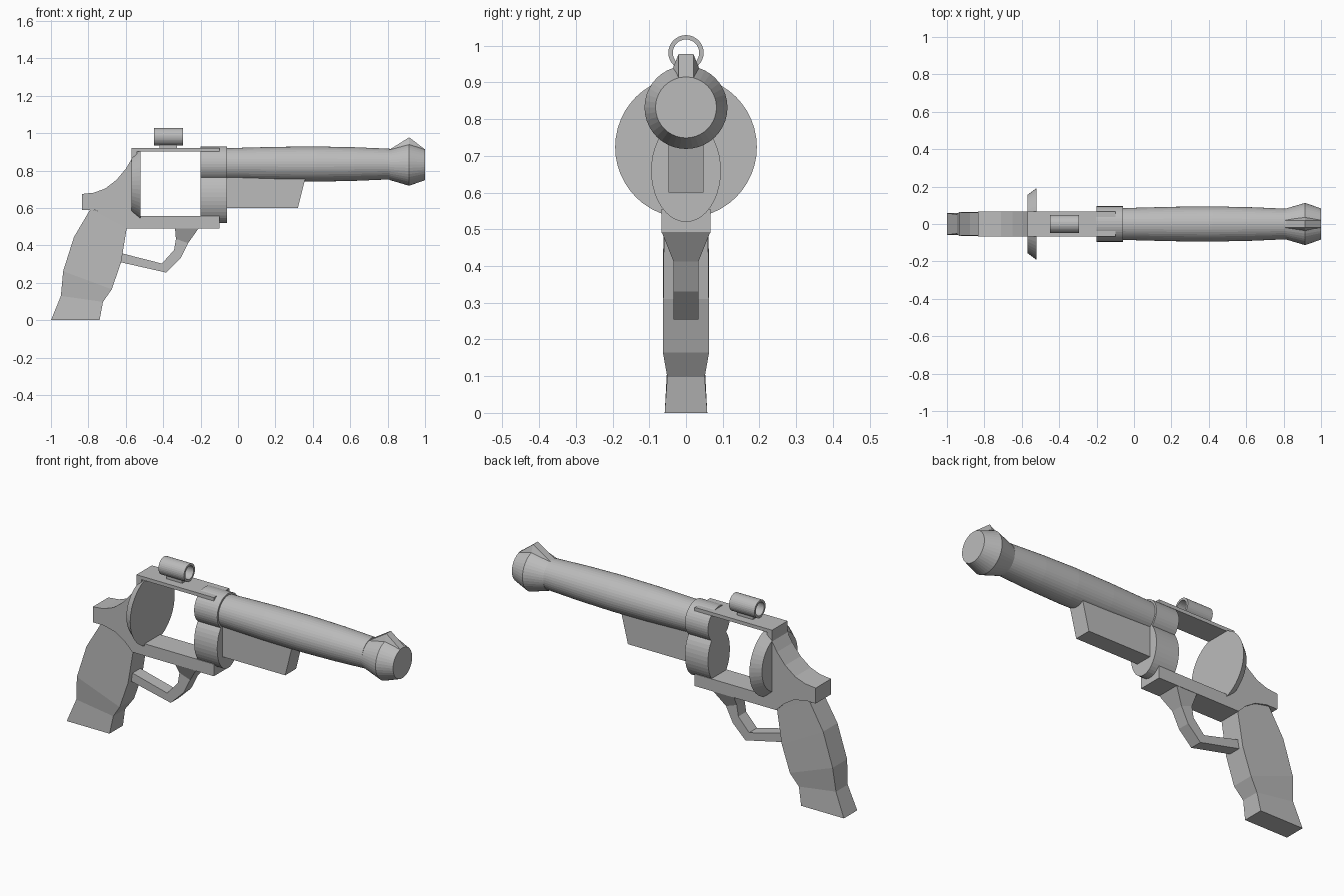
import bpy, bmesh, math

cube = bpy.data.objects.get("Cube")
if cube:
    bpy.data.objects.remove(cube, do_unlink=True)

steel = bpy.data.materials.new("plain_grey")
steel.use_nodes = True
GREY = (0.5, 0.5, 0.5, 1)
steel.diffuse_color = GREY
steel.node_tree.nodes["Principled BSDF"].inputs["Base Color"].default_value = GREY


def loft(name, sections, closed=False):
    """Skin a list of equal-length point rings; cap the ends unless closed."""
    bm = bmesh.new()
    rings = [[bm.verts.new(p) for p in s] for s in sections]
    n = len(rings[0])
    pairs = list(zip(rings, rings[1:]))
    if closed:
        pairs.append((rings[-1], rings[0]))
    else:
        bm.faces.new(rings[0])
        bm.faces.new(rings[-1])
    for a, b in pairs:
        for i in range(n):
            j = (i + 1) % n
            bm.faces.new((a[i], a[j], b[j], b[i]))
    bmesh.ops.recalc_face_normals(bm, faces=bm.faces)
    mesh = bpy.data.meshes.new(name)
    bm.to_mesh(mesh)
    bm.free()
    mesh.materials.append(steel)
    obj = bpy.data.objects.new(name, mesh)
    bpy.context.collection.objects.link(obj)
    return obj


def ring(x, z, ry, rz, n=40):
    steps = [math.tau * i / n for i in range(n)]
    return [(x, ry * math.cos(t), z + rz * math.sin(t)) for t in steps]


def turned(name, z, profile, closed=False, n=40):
    return loft(name, [ring(x, z, r, r, n) for x, r in profile], closed)


def plate(name, outline, half):
    return loft(name, [[(x, y, z) for x, z in outline] for y in (-half, half)])


def bar(name, sections):
    """Rectangular sections, each given as two side points and a half width."""
    return loft(name, [[(a[0], -w, a[1]), (a[0], w, a[1]),
                        (b[0], w, b[1]), (b[0], -w, b[1])] for a, b, w in sections])


# Barrel and flared muzzle
turned("barrel", 0.835, [(-0.08, 0.083), (-0.06, 0.085), (0.2, 0.092), (0.42, 0.094),
                         (0.62, 0.09), (0.81, 0.082)])
turned("muzzle", 0.832, [(0.81, 0.082), (0.915, 0.113), (1.0, 0.083)])

# Front sight ridge
loft("front_sight", [[(x, -b, lo), (x, b, lo), (x, t, hi), (x, -t, hi)]
                     for x, b, t, lo, hi in ((0.81, 0.035, 0.02, 0.88, 0.912),
                                             (0.915, 0.047, 0.02, 0.91, 0.978),
                                             (1.0, 0.03, 0.02, 0.88, 0.913))])

# Front lobes that hold the barrel, and the lug below
for name, z, rz in (("barrel_collar", 0.835, 0.095), ("lower_collar", 0.66, 0.14)):
    loft(name, [ring(x, z, 0.095, rz) for x in (-0.2, -0.06)])
plate("barrel_lug", [(-0.08, 0.6), (0.32, 0.6), (0.36, 0.76), (0.36, 0.79), (-0.08, 0.79)], 0.047)

# Open frame with top strap, bottom bar and curved back
plate("frame", [(-0.1, 0.922), (-0.57, 0.922), (-0.57, 0.86), (-0.6, 0.81), (-0.65, 0.75),
                (-0.71, 0.704), (-0.77, 0.682), (-0.835, 0.675), (-0.835, 0.59),
                (-0.77, 0.59), (-0.7, 0.573), (-0.64, 0.535), (-0.595, 0.49),
                (-0.1, 0.49), (-0.1, 0.556), (-0.54, 0.556), (-0.54, 0.903),
                (-0.1, 0.903)], 0.067)
turned("recoil_disc", 0.724, [(-0.57, 0.155), (-0.52, 0.193)], n=48)

# Ring sight on its mount
turned("ring_sight", 0.981, [(-0.45, 0.048), (-0.295, 0.048), (-0.295, 0.036), (-0.45, 0.036)],
       closed=True, n=32)
plate("sight_mount", [(-0.42, 0.91), (-0.325, 0.91), (-0.325, 0.942), (-0.42, 0.942)], 0.02)

# Grip, from butt to top
bar("grip", [((-1.0, 0.0), (-0.74, 0.0), 0.058),
             ((-0.947, 0.13), (-0.722, 0.098), 0.051),
             ((-0.935, 0.262), (-0.675, 0.165), 0.063),
             ((-0.877, 0.445), (-0.625, 0.31), 0.062),
             ((-0.79, 0.592), (-0.595, 0.492), 0.06),
             ((-0.7, 0.575), (-0.64, 0.54), 0.06)])

# Trigger guard
bar("trigger_guard", [((-0.337, 0.495), (-0.208, 0.495), 0.067),
                      ((-0.332, 0.435), (-0.267, 0.412), 0.034),
                      ((-0.342, 0.375), (-0.308, 0.33), 0.034),
                      ((-0.407, 0.303), (-0.385, 0.255), 0.034),
                      ((-0.65, 0.365), (-0.65, 0.315), 0.034)])
